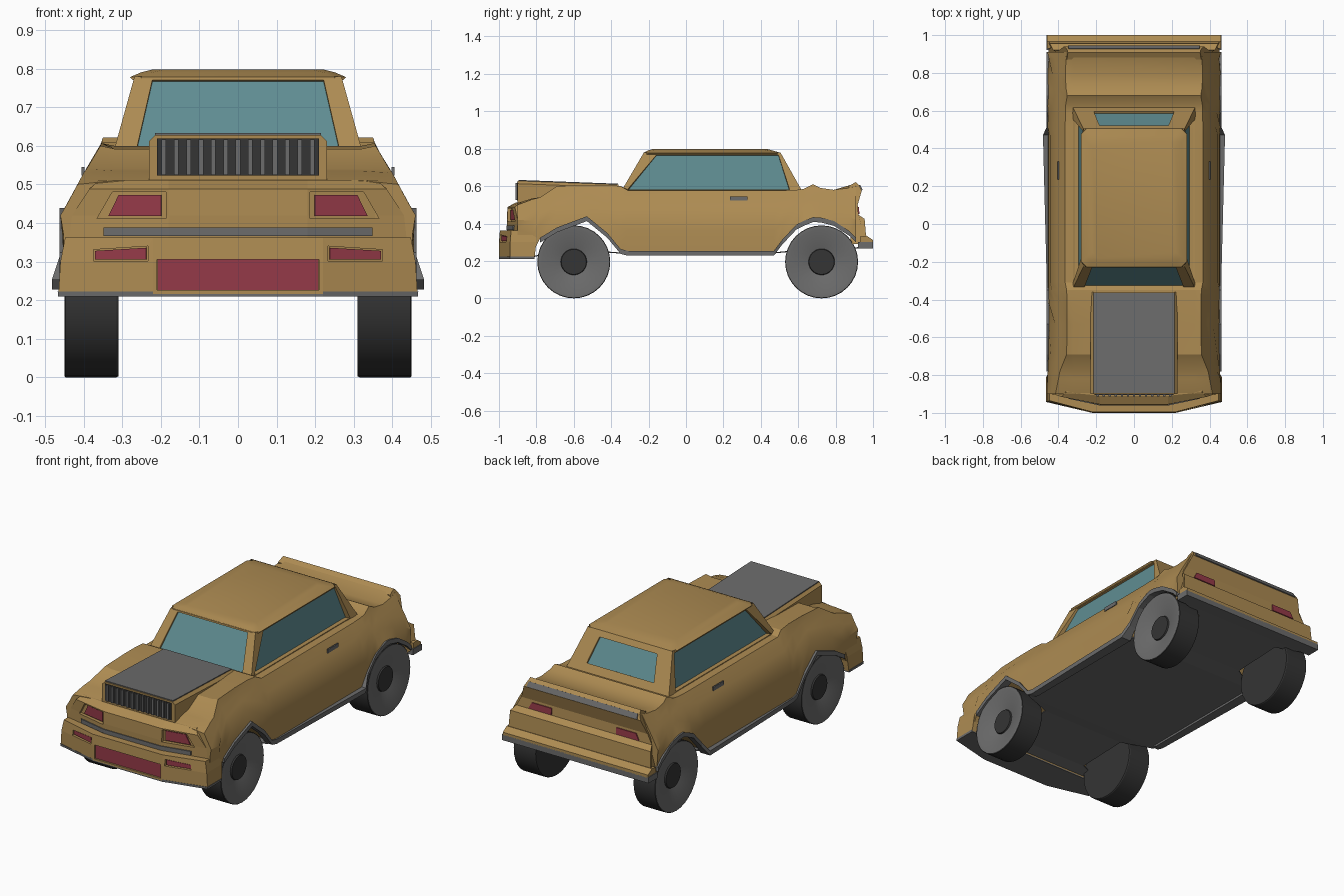
import bpy, bmesh, math
from mathutils import Vector

cube = bpy.data.objects.get("Cube")
if cube:
    bpy.data.objects.remove(cube, do_unlink=True)


def material(name, rgb):
    m = bpy.data.materials.new(name)
    m.use_nodes = True
    col = (*rgb, 1)
    m.diffuse_color = col
    m.node_tree.nodes["Principled BSDF"].inputs["Base Color"].default_value = col
    return m


TAN = material("tan paint", (.42, .26, .085))
GLASS = material("teal glass", (.115, .265, .285))
GREY = material("grey trim", (.15, .15, .15))
DARK = material("dark rubber", (.035, .035, .035))
RED = material("red lamp", (.3, .042, .065))


def select_only(ob):
    bpy.ops.object.select_all(action="DESELECT")
    ob.select_set(True)
    bpy.context.view_layer.objects.active = ob


def finish(name, bm, mats, mirror=False, smooth=None):
    bmesh.ops.recalc_face_normals(bm, faces=bm.faces)
    me = bpy.data.meshes.new(name)
    bm.to_mesh(me)
    bm.free()
    ob = bpy.data.objects.new(name, me)
    bpy.context.collection.objects.link(ob)
    for m in mats:
        me.materials.append(m)
    if mirror:
        ob.modifiers.new("mirror", "MIRROR").use_mirror_merge = False
    if smooth:
        select_only(ob)
        bpy.ops.object.shade_smooth_by_angle(angle=math.radians(smooth))
    return ob


def skin(rings):
    """Mesh through closed rings of points, capped at both ends."""
    bm = bmesh.new()
    vs = [[bm.verts.new(p) for p in r] for r in rings]
    n = len(vs[0])
    for a, b in zip(vs, vs[1:]):
        for i in range(n):
            j = (i + 1) % n
            bm.faces.new((a[i], a[j], b[j], b[i]))
    bm.faces.new(vs[0])
    bm.faces.new(vs[-1])
    return bm


def loft(name, rings, mat, mirror=False, smooth=None):
    return finish(name, skin(rings), [mat], mirror, smooth)


def both_sides(half):
    return half + [(-x, y, z) for x, y, z in reversed(half)]


def plate(name, pts, mat, mirror=False, t=.006):
    pts = [Vector(p) for p in pts]
    n = (pts[1] - pts[0]).cross(pts[2] - pts[0]).normalized() * t
    return loft(name, [[p - n for p in pts], [p + n for p in pts]], mat, mirror)


def box(name, x, y, z, mat, mirror=False):
    rings = [[(x[0], y[0], h), (x[1], y[0], h), (x[1], y[1], h), (x[0], y[1], h)] for h in z]
    return loft(name, rings, mat, mirror)


# Body shell: half width depends on height
WIDTH = [(.2, .455), (.37, .452), (.42, .46), (.46, .437), (.53, .4), (.575, .365), (.62, .35)]


def half_width(z):
    for (z0, w0), (z1, w1) in zip(WIDTH, WIDTH[1:]):
        if z <= z1:
            return w0 + (w1 - w0) * (z - z0) / (z1 - z0)
    return WIDTH[-1][1]


# y, lower edge, shoulder height, deck height
STATIONS = [(-.9, .3, .5, .51), (-.82, .24, .53, .535), (-.78, .32, .54, .54),
            (-.69, .375, .6, .592), (-.53, .435, .607, .595), (-.42, .345, .607, .6),
            (-.35, .26, .6, .6), (-.31, .25, .577, .58), (.47, .25, .577, .58),
            (.515, .31, .577, .58), (.59, .39, .58, .577), (.63, .41, .585, .58),
            (.68, .43, .61, .61), (.72, .428, .59, .59), (.79, .41, .58, .58),
            (.875, .355, .59, .605), (.91, .32, .6, .615)]
rings = []
for y, zb, zs, zt in STATIONS:
    zs_list = [zb + f * (zs - zb) for f in (0, .35, .6, .8, 1)]
    rings.append(both_sides([(half_width(z), y, z) for z in zs_list] + [(.32, y, zt)]))
loft("body_shell", rings, TAN, smooth=25)

# Arch and sill trim following the lower edge of the shell
rings = []
for y, zb, _, _ in STATIONS[2:]:
    xo = .482 if y == .47 else .462
    rings.append([(.42, y, zb - .022), (xo, y, zb - .022), (xo, y, zb + .004), (.42, y, zb + .004)])
loft("side_trim", rings, GREY, mirror=True)

# Floor with notches for the wheels
FLOOR = [(-.98, .22, .215), (-.93, .44, .215), (-.81, .44, .222), (-.74, .265, .235), (-.43, .265, .245),
         (-.36, .44, .24), (.47, .44, .24), (.57, .265, .25), (.87, .265, .265), (.93, .44, .268), (.97, .44, .268)]
loft("floor", [both_sides([(w, y, z), (w, y, z + .006)]) for y, w, z in FLOOR], GREY)


# Nose and front bumper, pointed slightly in plan
def plan(z, xf, yf, xs, ys, yb):
    return [(-xs, yb, z), (-xs, ys, z), (-xf, yf, z), (xf, yf, z), (xs, ys, z), (xs, yb, z)]


nose = loft("nose", [plan(.33, .18, -.955, .44, -.9, -.8), plan(.42, .18, -.957, .43, -.9, -.8),
                     plan(.488, .18, -.955, .385, -.915, -.8), plan(.512, .18, -.91, .36, -.89, -.8)], TAN)
bumper = loft("front_bumper", [plan(.216, .22, -1, .465, -.94, -.81), plan(.3, .22, -1, .46, -.94, -.8),
                               plan(.362, .22, -.995, .448, -.935, -.79)], TAN)
loft("front_bumper_trim", [plan(.21, .22, -1, .466, -.94, -.81),
                           plan(.223, .22, -1.0, .467, -.942, -.81)], GREY)


def front_ring(pts, y0, kink, slope):
    return [(x, y0 + slope * max(0, abs(x) - kink), z) for x, z in pts]


def cut_socket(target, pts, y0, kink, slope, mirror=True):
    """Sink a socket from the front into target, down to depth y0."""
    cutter = loft("socket_cutter", [front_ring(pts, -1.1, kink, slope), front_ring(pts, y0, kink, slope)], TAN, mirror)
    mod = target.modifiers.new("socket", "BOOLEAN")
    mod.operation, mod.solver, mod.object = "DIFFERENCE", "EXACT", cutter
    select_only(target)
    bpy.ops.object.modifier_apply(modifier=mod.name)
    bpy.data.objects.remove(cutter, do_unlink=True)


# Lamps and intake set into their sockets
cut_socket(nose, [(.186, .412), (.365, .412), (.325, .481), (.186, .481)], -.935, .18, .2)
plate("headlight", front_ring([(.198, .418), (.335, .418), (.308, .473), (.198, .473)], -.937, .18, .2), RED, True)
cut_socket(bumper, [(.233, .302), (.374, .302), (.374, .331), (.233, .34)], -.984, .22, .25)
plate("fog_lamp", front_ring([(.237, .306), (.369, .306), (.369, .328), (.237, .336)], -.986, .22, .25), RED, True)
cut_socket(bumper, [(-.21, .226), (.21, .226), (.21, .306), (-.21, .306)], -.986, .22, 0, False)
box("lower_intake", (-.208, .208), (-.992, -.98), (.227, .305), RED)

# Stripe wrapped across the nose
loft("nose_stripe", [[(x, y + d, z) for d, z in ((-.006, .366), (-.006, .389), (.01, .389), (.01, .366))]
                     for x, y in ((-.348, -.919), (-.18, -.955), (.18, -.955), (.348, -.919))], GREY)

# Hood scoop with grille and grey lid
loft("hood_scoop", [both_sides([(.23, y, .5), (.23, y, z - .015), (.215, y, z)])
                    for y, z in ((-.9, .628), (-.36, .608))], TAN)
plate("scoop_lid", [(-.215, -.895, .628), (.215, -.895, .628), (.215, -.365, .608), (-.215, -.365, .608)], GREY, t=.005)
box("grille_panel", (-.21, .21), (-.904, -.89), (.523, .619), DARK)
for i in range(13):
    x = -.192 + i * .032
    box(f"grille_slat_{i + 1}", (x - .006, x + .006), (-.912, -.9), (.525, .617), GREY)

# Cabin: four walls with recessed panes placed by (across, up) fractions; side panes stand more upright
LOW = [(-.325, -.345, .575), (.325, -.345, .575), (.325, .62, .575), (-.325, .62, .575)]
HIGH = [(-.268, -.225, .78), (.268, -.225, .78), (.268, .505, .78), (-.268, .505, .78)]
PANES = {0: [(.09, .06), (.91, .06), (.91, .96), (.09, .96)],
         1: [(.03, .04), (.935, .04), (.975, .93), (.1, .93)],
         2: [(.16, .22), (.84, .22), (.83, .85), (.17, .85)],
         3: [(.065, .04), (.97, .04), (.9, .93), (.025, .93)]}
bm = bmesh.new()
for k, pane in PANES.items():
    a, b, c, d = (Vector(p) for p in (LOW[k], LOW[(k + 1) % 4], HIGH[(k + 1) % 4], HIGH[k]))
    n = (b - a).cross(d - a).normalized()
    outer = [bm.verts.new(p) for p in (a, b, c, d)]
    rim = [a.lerp(b, u).lerp(d.lerp(c, u), v) for u, v in pane]
    sink = [.01 + (.02 * (1 - v) if k % 2 else 0) for _, v in pane]
    edge = [bm.verts.new(p) for p in rim]
    inner = [bm.verts.new(p - n * s) for p, s in zip(rim, sink)]
    for i in range(4):
        j = (i + 1) % 4
        bm.faces.new((outer[i], outer[j], edge[j], edge[i]))
        bm.faces.new((edge[i], edge[j], inner[j], inner[i]))
    bm.faces.new(inner).material_index = 1
bmesh.ops.remove_doubles(bm, verts=bm.verts, dist=.0005)
finish("cabin", bm, [TAN, GLASS])


# Roof with a small overhanging lip and clipped corners
def roof_ring(z, x, y0, y1, c):
    return both_sides([(x - c, y0, z), (x, y0 + c, z), (x, y1 - c, z), (x - c, y1, z)])


loft("roof", [roof_ring(.77, .272, -.23, .508, .02), roof_ring(.778, .28, -.228, .506, .03),
              roof_ring(.79, .252, -.205, .465, .03), roof_ring(.798, .22, -.18, .435, .03)], TAN, smooth=25)

# Tail: raised lip above a sunken lamp panel
TAIL = [(.88, .29, .45), (.962, .29, .455), (.962, .34, .45), (.955, .425, .445), (.922, .447, .43), (.918, .5, .4),
        (.94, .577, .37), (.926, .605, .355), (.908, .622, .35), (.87, .6, .355)]
loft("tail", [[(s * w, y, z) for y, z, w in TAIL] for s in (-1, 1)], TAN)
plate("tail_lip_strip", [(-.35, .94, .578), (.35, .94, .578), (.345, .926, .605), (-.345, .926, .605)], GREY, t=.005)
plate("tail_lamp", [(.205, .921, .45), (.35, .921, .45), (.33, .919, .487), (.205, .919, .487)], RED, mirror=True)
loft("rear_bumper", [[(s * .46, y, z) for y, z in ((.93, .295), (1, .295), (1, .312), (.965, .335), (.93, .33))]
                     for s in (-1, 1)], TAN)
box("rear_bumper_trim", (-.464, .464), (.92, 1), (.266, .3), GREY)

# Door handles
plate("door_handle", [(.402, .235, .523), (.402, .33, .523), (.402, .33, .545), (.402, .235, .545)], GREY, True, .004)

# Wheels: lathed dish with dark tread and hub
SIDES = 32
DISH = [(.31, .03), (.31, .192), (.315, .195), (.447, .195), (.45, .19), (.45, .172), (.42, .07), (.428, .067), (.428, .01)]
for name, yc in (("front_wheels", -.6), ("rear_wheels", .725)):
    ring = [[(x, yc + r * math.cos(a), .195 + r * math.sin(a))
             for a in (2 * math.pi * i / SIDES for i in range(SIDES))] for x, r in DISH]
    bm = skin(ring)
    for f in bm.faces:
        x = sum(v.co.x for v in f.verts) / len(f.verts)
        r = max(math.hypot(v.co.y - yc, v.co.z - .195) for v in f.verts)
        f.material_index = 1 if x > .43 and .1 < r < .192 else 0
    finish(name, bm, [DARK, GREY], mirror=True, smooth=30)
